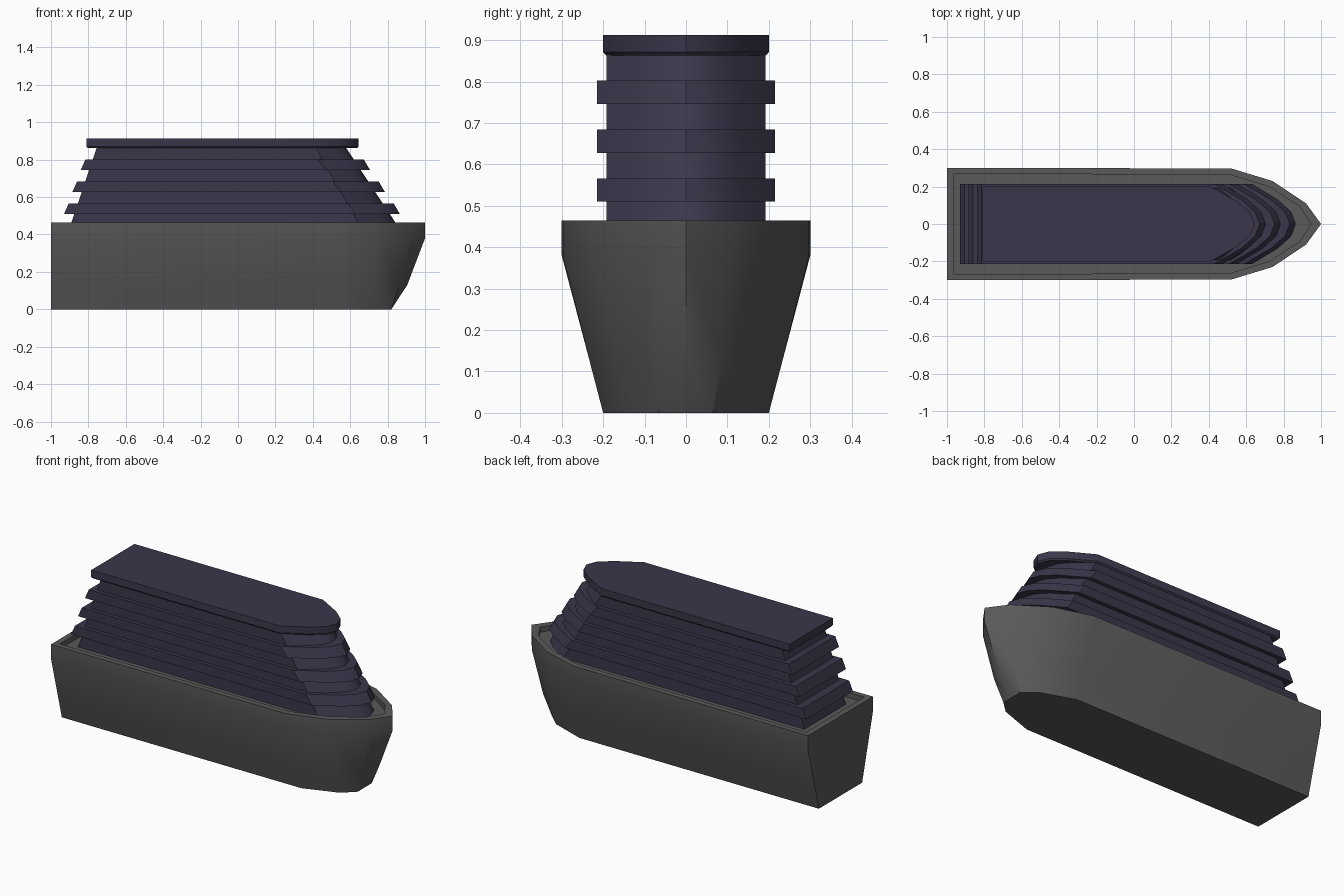
import bpy, bmesh
from math import radians

if "Cube" in bpy.data.objects:
    bpy.data.objects.remove(bpy.data.objects["Cube"])


def material(name, rgb):
    m = bpy.data.materials.new(name)
    m.diffuse_color = (*rgb, 1)
    m.use_nodes = True
    m.node_tree.nodes["Principled BSDF"].inputs["Base Color"].default_value = m.diffuse_color
    return m


HULL = material("hull_grey", (0.1, 0.1, 0.1))
CABIN = material("cabin_purple", (0.045, 0.037, 0.07))


def loft(name, sections, mat):
    """Skin a stack of (z, half outline) sections, mirrored across y = 0."""
    bm = bmesh.new()
    rings = []
    for z, half in sections:
        outline = half + [(x, -y) for x, y in reversed(half[:-1])]
        rings.append([bm.verts.new((x, y, z)) for x, y in outline])
    n = len(rings[0])
    for a, b in zip(rings, rings[1:]):
        for i in range(n):
            j = (i + 1) % n
            bm.faces.new((a[i], a[j], b[j], b[i]))
    bm.faces.new(rings[0])
    bm.faces.new(rings[-1])
    bmesh.ops.recalc_face_normals(bm, faces=bm.faces)
    mesh = bpy.data.meshes.new(name)
    bm.to_mesh(mesh)
    bm.free()
    mesh.materials.append(mat)
    ob = bpy.data.objects.new(name, mesh)
    bpy.context.collection.objects.link(ob)
    bpy.context.view_layer.objects.active = ob
    ob.select_set(True)
    bpy.ops.object.shade_smooth_by_angle(angle=radians(30))
    ob.select_set(False)
    return ob


def deck_shape(rear, corner, nose, w):
    """Half outline: square stern, straight side, rounded nose."""
    d = nose - corner
    return [(rear, w), (corner, w), (corner + 0.6 * d, 0.6 * w),
            (corner + 0.9 * d, 0.3 * w), (nose, 0)]


# Hull with blunt forefoot, sharp bow and recessed deck inside the rim
keel = [(-1, .2), (.55, .2), (.75, .13), (.82, .065), (.82, 0)]
forefoot = [(-1, .234), (.54, .234), (.747, .165), (.865, .085), (.905, 0)]
gunwale = [(-1, .3), (.52, .297), (.74, .23), (.92, .11), (1, 0)]
rim = [(-.965, .268), (.51, .264), (.72, .2), (.89, .09), (.945, 0)]
loft("hull", [(0, keel), (.13, forefoot), (.38, gunwale), (.465, gunwale),
              (.465, rim), (.435, rim)], HULL)

# Superstructure core, leaning inwards fore and aft
loft("cabin_core", [(.43, deck_shape(-.902, .66, .864, .192)),
                    (.875, deck_shape(-.752, .41, .57, .192))], CABIN)

# Protruding balcony decks
for i in range(3):
    z = .51 + .118 * i
    r, f = .045 * i, -.08 * i
    loft(f"balcony_deck_{i + 1}",
         [(z, deck_shape(-.93 + r, .63 + f, .865 + f, .215)),
          (z + .056, deck_shape(-.905 + r, .587 + f, .832 + f, .215))], CABIN)

# Overhanging roof
roof = deck_shape(-.81, .41, .645, .2)
under = deck_shape(-.805, .408, .637, .193)
loft("roof", [(.863, under), (.871, roof), (.912, roof)], CABIN)
